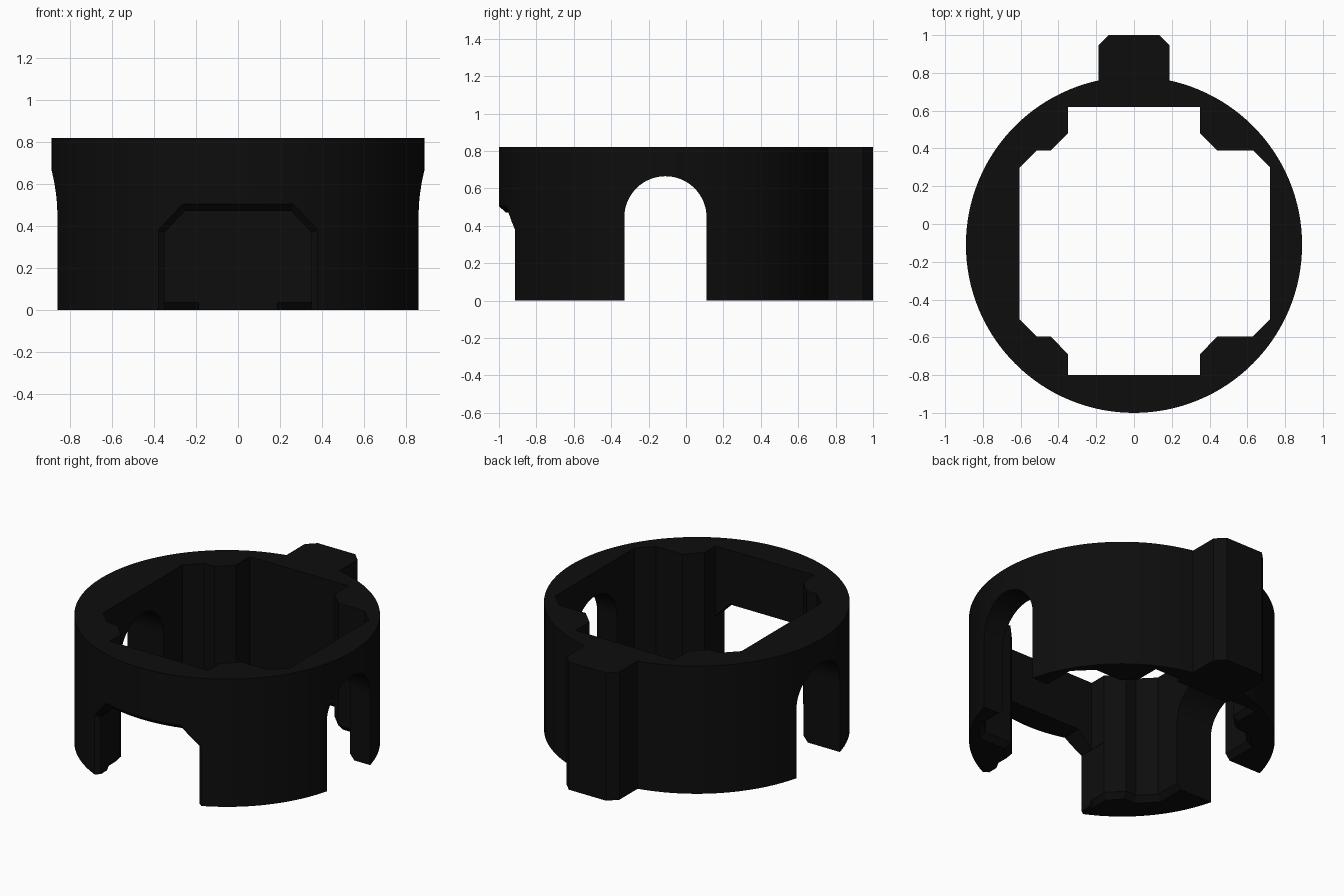
import bpy, bmesh, math
from mathutils import Vector

if "Cube" in bpy.data.objects:
    bpy.data.objects.remove(bpy.data.objects["Cube"])

R, CY, H = 0.89, -0.11, 0.82      # ring radius, ring centre y, height

black = bpy.data.materials.new("matte black")
black.diffuse_color = (0.004, 0.004, 0.004, 1)
black.use_nodes = True
black.node_tree.nodes["Principled BSDF"].inputs["Base Color"].default_value = black.diffuse_color


def loft(name, loops):
    """Skin equal-length closed loops and cap both ends."""
    bm = bmesh.new()
    rows = [[bm.verts.new(p) for p in loop] for loop in loops]
    n = len(rows[0])
    for a, b in zip(rows, rows[1:]):
        for i in range(n):
            j = (i + 1) % n
            bm.faces.new((a[i], a[j], b[j], b[i]))
    bm.faces.new(rows[0][::-1])
    bm.faces.new(rows[-1])
    bmesh.ops.recalc_face_normals(bm, faces=bm.faces)
    me = bpy.data.meshes.new(name)
    bm.to_mesh(me)
    bm.free()
    me.materials.append(black)
    ob = bpy.data.objects.new(name, me)
    bpy.context.collection.objects.link(ob)
    return ob


def flat(points, z):
    return [(x, y, z) for x, y in points]


def offset(points, d):
    """Grow a counter-clockwise outline outward by d with mitred corners."""
    out = []
    for i, p in enumerate(points):
        p, a, b = Vector(p), Vector(points[i - 1]), Vector(points[(i + 1) % len(points)])
        u, v = (p - a).normalized(), (b - p).normalized()
        n1, n2 = Vector((u.y, -u.x)), Vector((v.y, -v.x))
        out.append(tuple(p + (n1 + n2) * d / (1 + n1.dot(n2))))
    return out


def combine(target, tool, operation):
    mod = target.modifiers.new("cut", 'BOOLEAN')
    mod.operation, mod.solver, mod.object = operation, 'EXACT', tool
    bpy.context.view_layer.objects.active = target
    bpy.ops.object.modifier_apply(modifier=mod.name)
    bpy.data.objects.remove(tool)


# Round outer body
N = 128
circle = [(R * math.cos(2 * math.pi * i / N), CY + R * math.sin(2 * math.pi * i / N))
          for i in range(N)]
ring = loft("ring_body", [flat(circle, 0), flat(circle, H)])

# Stepped central opening with a chamfered lower edge
hole = [(0.35, 0.62), (-0.35, 0.62), (-0.35, 0.48), (-0.44, 0.39), (-0.515, 0.39),
        (-0.605, 0.30), (-0.605, -0.505), (-0.515, -0.595), (-0.44, -0.595),
        (-0.35, -0.69), (-0.35, -0.80), (0.35, -0.80), (0.35, -0.69),
        (0.44, -0.595), (0.63, -0.595), (0.72, -0.505), (0.72, 0.30),
        (0.63, 0.39), (0.44, 0.39), (0.35, 0.48)]
wide = offset(hole, 0.03)
combine(ring, loft("opening_cutter", [flat(wide, -0.1), flat(wide, 0),
                                      flat(hole, 0.035), flat(hole, 1)]), 'DIFFERENCE')


# Front gateway whose outer edge is bevelled along the curved wall
def gate(x, shoulder, top_x, top):
    half = [(x, -0.1), (x, shoulder)]
    arc = [(top_x * (1 - i / 6), top) for i in range(13)]
    return half + arc + [(-a, z) for a, z in reversed(half)]


outer, inner = gate(0.38, 0.38, 0.265, 0.505), gate(0.351, 0.37, 0.253, 0.472)


def wall_y(x):
    return CY - math.sqrt(R * R - x * x)


combine(ring, loft("gateway_cutter", [
    [(x, -1.2, z) for x, z in outer],
    [(x, wall_y(x), z) for x, z in outer],
    [(x, wall_y(x) + 0.035, z) for x, z in inner],
    [(x, -0.7, z) for x, z in inner]]), 'DIFFERENCE')

# Round-topped archways through both side walls
arch = [(CY + 0.22, -0.1)]
arch += [(CY + 0.22 * math.cos(math.pi * i / 32), 0.445 + 0.22 * math.sin(math.pi * i / 32))
         for i in range(33)]
arch += [(CY - 0.22, -0.1)]
combine(ring, loft("archway_cutter", [[(x, y, z) for y, z in arch] for x in (-1.2, 1.2)]),
        'DIFFERENCE')

# Locating key on the back
key = [(-0.188, 0.62), (0.188, 0.62), (0.188, 0.945), (0.133, 1.0),
       (-0.133, 1.0), (-0.188, 0.945)]
combine(ring, loft("back_key", [flat(key, 0), flat(key, H)]), 'UNION')

# Smooth curved walls, keep machined edges crisp
bpy.ops.object.select_all(action='DESELECT')
ring.select_set(True)
bpy.context.view_layer.objects.active = ring
bpy.ops.object.shade_smooth_by_angle(angle=math.radians(20))
